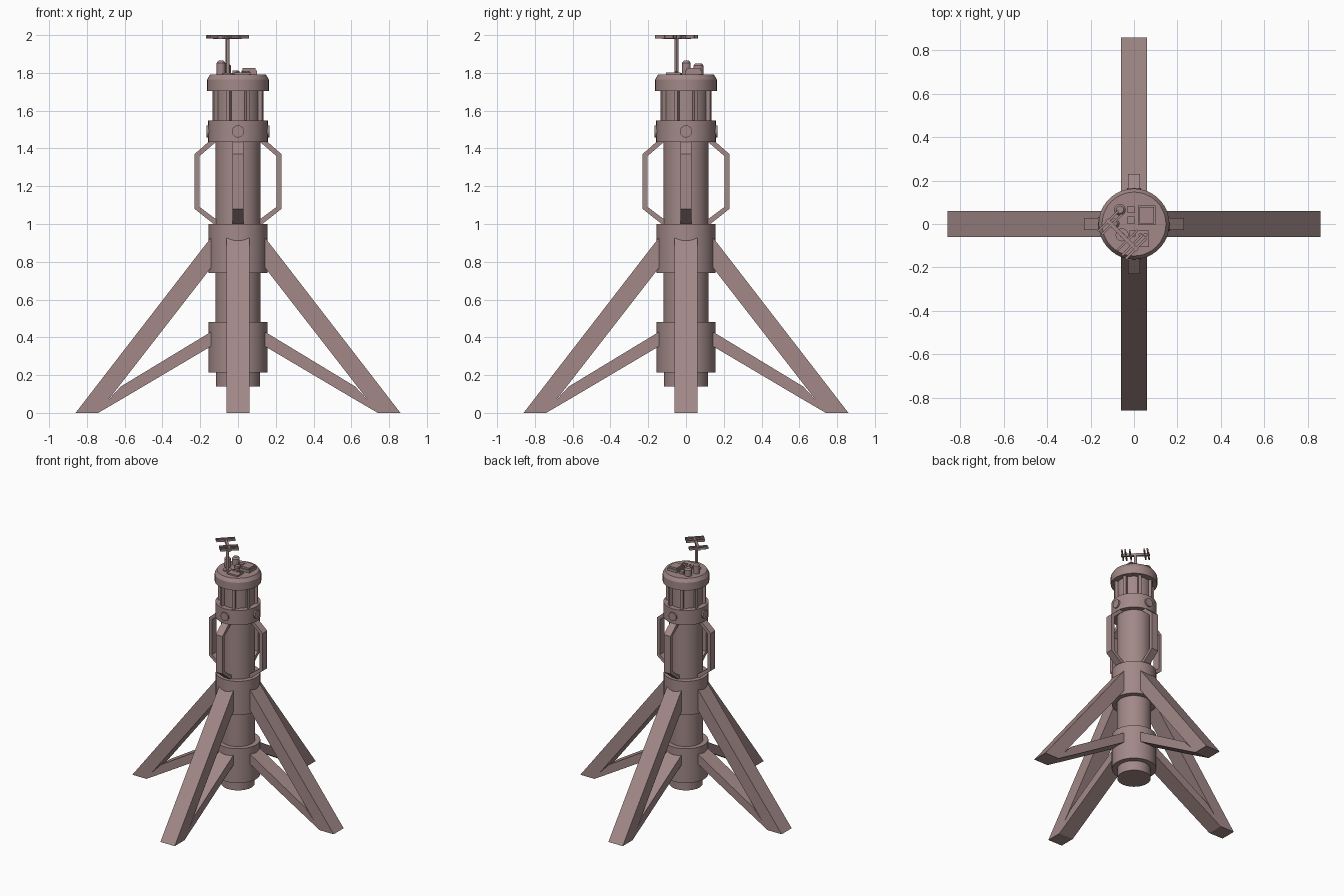
import bpy, bmesh, math
from mathutils import Matrix, Vector

cube = bpy.data.objects.get("Cube")
if cube:
    bpy.data.objects.remove(cube, do_unlink=True)

# Single paint colour
paint = bpy.data.materials.new("dusty_mauve")
paint.use_nodes = True
colour = (0.36, 0.25, 0.245, 1)
paint.diffuse_color = colour
paint.node_tree.nodes["Principled BSDF"].inputs["Base Color"].default_value = colour


def finish(name, bm, matrix=None, smooth=False):
    if matrix:
        bm.transform(matrix)
    bmesh.ops.recalc_face_normals(bm, faces=bm.faces)
    mesh = bpy.data.meshes.new(name)
    bm.to_mesh(mesh)
    bm.free()
    mesh.materials.append(paint)
    ob = bpy.data.objects.new(name, mesh)
    bpy.context.collection.objects.link(ob)
    if smooth:
        bpy.ops.object.select_all(action='DESELECT')
        ob.select_set(True)
        bpy.context.view_layer.objects.active = ob
        bpy.ops.object.shade_smooth_by_angle(angle=math.radians(30))
    return ob


def turned(name, profile, sides=48, matrix=None):
    """Solid of revolution from (radius, height) pairs."""
    bm = bmesh.new()
    rings = []
    for r, z in profile:
        rings.append([bm.verts.new((r * math.cos(a), r * math.sin(a), z))
                      for a in (math.tau * i / sides for i in range(sides))])
    for low, high in zip(rings, rings[1:]):
        for i in range(sides):
            j = (i + 1) % sides
            bm.faces.new((low[i], low[j], high[j], high[i]))
    bm.faces.new(rings[0])
    bm.faces.new(rings[-1])
    return finish(name, bm, matrix, True)


def box(name, low, high, matrix=None):
    bm = bmesh.new()
    low, high = Vector(low), Vector(high)
    size = Matrix.Diagonal((*(high - low), 1))
    bmesh.ops.create_cube(bm, size=1, matrix=Matrix.Translation((low + high) / 2) @ size)
    return finish(name, bm, matrix)


def ribbon(name, outer, inner, width, matrix):
    """Bent bar: quads between two xz outlines, extruded across y."""
    bm = bmesh.new()
    sides = [[[bm.verts.new((x, y, z)) for x, z in line] for line in (outer, inner)]
             for y in (-width / 2, width / 2)]
    (a, b), (c, d) = sides
    for i in range(len(outer) - 1):
        for p, q in ((a, b), (c, d), (a, c), (b, d)):
            bm.faces.new((p[i], p[i + 1], q[i + 1], q[i]))
    for i in (0, -1):
        bm.faces.new((a[i], b[i], d[i], c[i]))
    return finish(name, bm, matrix)


def turn(angle):
    return Matrix.Rotation(angle, 4, 'Z')


# Central column and collars
turned("base_stub", [(0.117, 0.14), (0.117, 0.24)])
turned("column", [(0.12, 0.23), (0.12, 1.6)])
turned("lower_collar", [(0.156, 0.215), (0.156, 0.48)])
turned("upper_collar", [(0.156, 0.74), (0.156, 1.0)])
turned("head_collar", [(0.158, 1.435), (0.158, 1.548)])
turned("lantern_core", [(0.12, 1.54), (0.12, 1.71)])
turned("cap", [(0.163, 1.705), (0.163, 1.765), (0.147, 1.792)])

# Four legs with struts, bent handles and round hatches
for name, k in (("left", 0), ("back", 1), ("right", 2), ("front", 3)):
    m = turn(k * math.pi / 2)
    ribbon(name + "_leg", [(0.13, 0.945), (0.86, 0)],
           [(0.13, 0.785), (0.74, 0)], 0.122, m)
    ribbon(name + "_strut", [(0.13, 0.437), (0.62, 0.14), (0.75, 0)],
           [(0.13, 0.36), (0.62, 0.07), (0.74, 0)], 0.122, m)
    ribbon(name + "_handle",
           [(0.11, 0.985), (0.23, 1.08), (0.23, 1.37), (0.145, 1.445)],
           [(0.11, 1.02), (0.203, 1.09), (0.203, 1.36), (0.11, 1.44)], 0.056, m)
    turned(name + "_hatch", [(0.032, 0.14), (0.032, 0.166)], 24,
           m @ Matrix.Translation((0, 0, 1.49)) @ Matrix.Rotation(math.pi / 2, 4, 'Y'))

# Lantern posts
for i in range(8):
    box(f"lantern_post_{i + 1}", (0.11, -0.011, 1.54), (0.142, 0.011, 1.71),
        turn((i + 0.5) * math.pi / 4))

# Roof equipment
box("equipment_box", (0.018, -0.005, 1.78), (0.1, 0.085, 1.812))
box("equipment_lid", (0.025, 0.002, 1.81), (0.093, 0.078, 1.825))
box("back_small_box", (-0.03, 0.05, 1.78), (0.002, 0.082, 1.812))
box("front_small_box", (-0.03, 0.0, 1.78), (0.002, 0.034, 1.812))
box("valve_plate", (-0.02, -0.105, 1.78), (0.07, -0.03, 1.803))
for i, x in enumerate((0.0, 0.03, 0.053)):
    turned(f"valve_{i + 1}", [(0.009, 1.8), (0.009, 1.81)], 12,
           Matrix.Translation((x, -0.05, 0)))
for name, x, y, r, top in (("tall_canister", -0.09, 0.002, 0.023, 1.865),
                           ("short_canister", -0.065, 0.066, 0.027, 1.85)):
    turned(name, [(r, 1.78), (r, top - 0.012), (r - 0.01, top)], 20,
           Matrix.Translation((x, y, 0)))

# Mast and diagonal antenna
mast = Matrix.Translation((-0.055, -0.05, 0))
turned("mast_foot", [(0.03, 1.78), (0.03, 1.8)], 16, mast)
turned("mast", [(0.011, 1.79), (0.011, 1.985)], 12, mast)
aim = mast @ turn(-math.pi / 4)
box("antenna_boom", (-0.1, -0.009, 1.979), (0.1, 0.009, 1.997), aim)
for i, x in enumerate((-0.09, -0.067, 0.035, 0.067, 0.09)):
    box(f"antenna_element_{i + 1}", (x - 0.005, -0.067, 1.983),
        (x + 0.005, 0.067, 2.0), aim)
